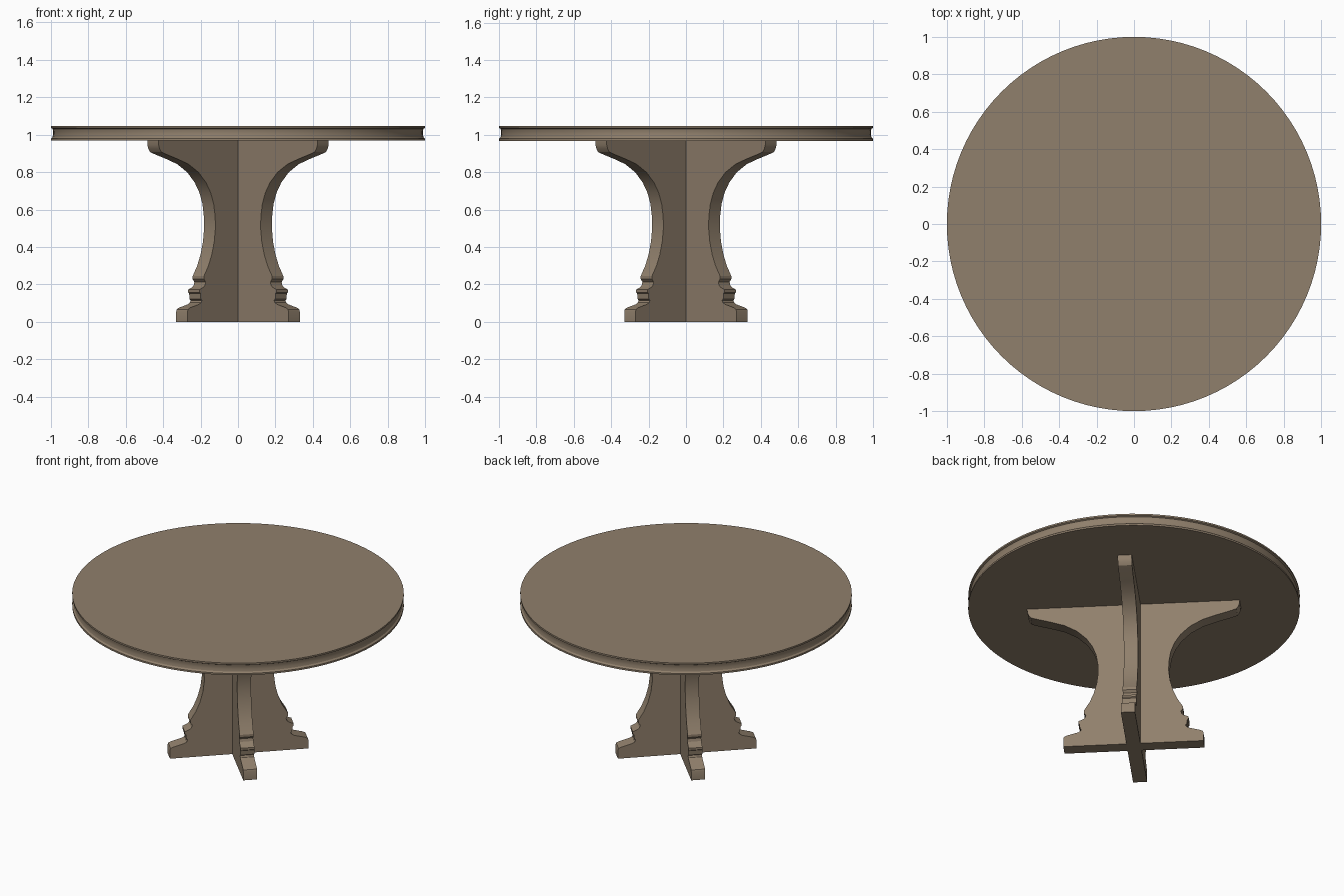
import bpy, bmesh, math
from mathutils import Vector

if "Cube" in bpy.data.objects:
    bpy.data.objects.remove(bpy.data.objects["Cube"])

wood = bpy.data.materials.new("brown wood")
wood.diffuse_color = (0.28, 0.215, 0.15, 1)
wood.use_nodes = True
wood.node_tree.nodes["Principled BSDF"].inputs["Base Color"].default_value = wood.diffuse_color


def finish(bm, name, angle=30):
    bmesh.ops.recalc_face_normals(bm, faces=bm.faces)
    me = bpy.data.meshes.new(name)
    bm.to_mesh(me)
    bm.free()
    me.materials.append(wood)
    ob = bpy.data.objects.new(name, me)
    bpy.context.collection.objects.link(ob)
    bpy.ops.object.select_all(action='DESELECT')
    ob.select_set(True)
    bpy.context.view_layer.objects.active = ob
    bpy.ops.object.shade_smooth_by_angle(angle=math.radians(angle))
    return ob


# round tabletop: lathed rim with a lip and a shallow cove
rim = [(1.0, 1.048), (1.0, 1.037), (0.991, 1.032), (0.988, 1.018),
       (0.988, 1.002), (0.991, 0.988), (1.0, 0.979), (1.0, 0.968)]
N = 96
bm = bmesh.new()
rings = [[bm.verts.new((r * math.cos(math.tau * i / N), r * math.sin(math.tau * i / N), z))
          for i in range(N)] for r, z in rim]
for a, b in zip(rings, rings[1:]):
    for i in range(N):
        j = (i + 1) % N
        bm.faces.new((a[i], a[j], b[j], b[i]))
bm.faces.new(rings[0])
bm.faces.new(rings[-1])
finish(bm, "tabletop")

# crossed pedestal panels: half outline as seen from the front (x, z)
HALF_T = 0.0425
outline = [(0.33, 0.0), (0.33, 0.055), (0.327, 0.067), (0.317, 0.075), (0.268, 0.094),
           (0.257, 0.103), (0.253, 0.115), (0.259, 0.122), (0.261, 0.152), (0.266, 0.158),
           (0.266, 0.172), (0.245, 0.185), (0.237, 0.195), (0.233, 0.213), (0.242, 0.228),
           (0.242, 0.245), (0.218, 0.3), (0.2, 0.36), (0.187, 0.43), (0.181, 0.5),
           (0.182, 0.56), (0.19, 0.63), (0.206, 0.69), (0.232, 0.746), (0.272, 0.8),
           (0.325, 0.843), (0.38, 0.869), (0.45, 0.898), (0.47, 0.908), (0.479, 0.925),
           (0.484, 0.945), (0.485, 0.97)]
half = [(x * math.sqrt(2) - HALF_T, z) for x, z in outline]
loop = half + [(-x, z) for x, z in reversed(half)]

for name, ang in (("pedestal_panel_a", 45), ("pedestal_panel_b", 135)):
    bm = bmesh.new()
    face = bm.faces.new([bm.verts.new((x, -HALF_T, z)) for x, z in loop])
    ext = bmesh.ops.extrude_face_region(bm, geom=[face])
    new = [v for v in ext["geom"] if isinstance(v, bmesh.types.BMVert)]
    bmesh.ops.translate(bm, verts=new, vec=Vector((0, 2 * HALF_T, 0)))
    finish(bm, name).rotation_euler.z = math.radians(ang)
